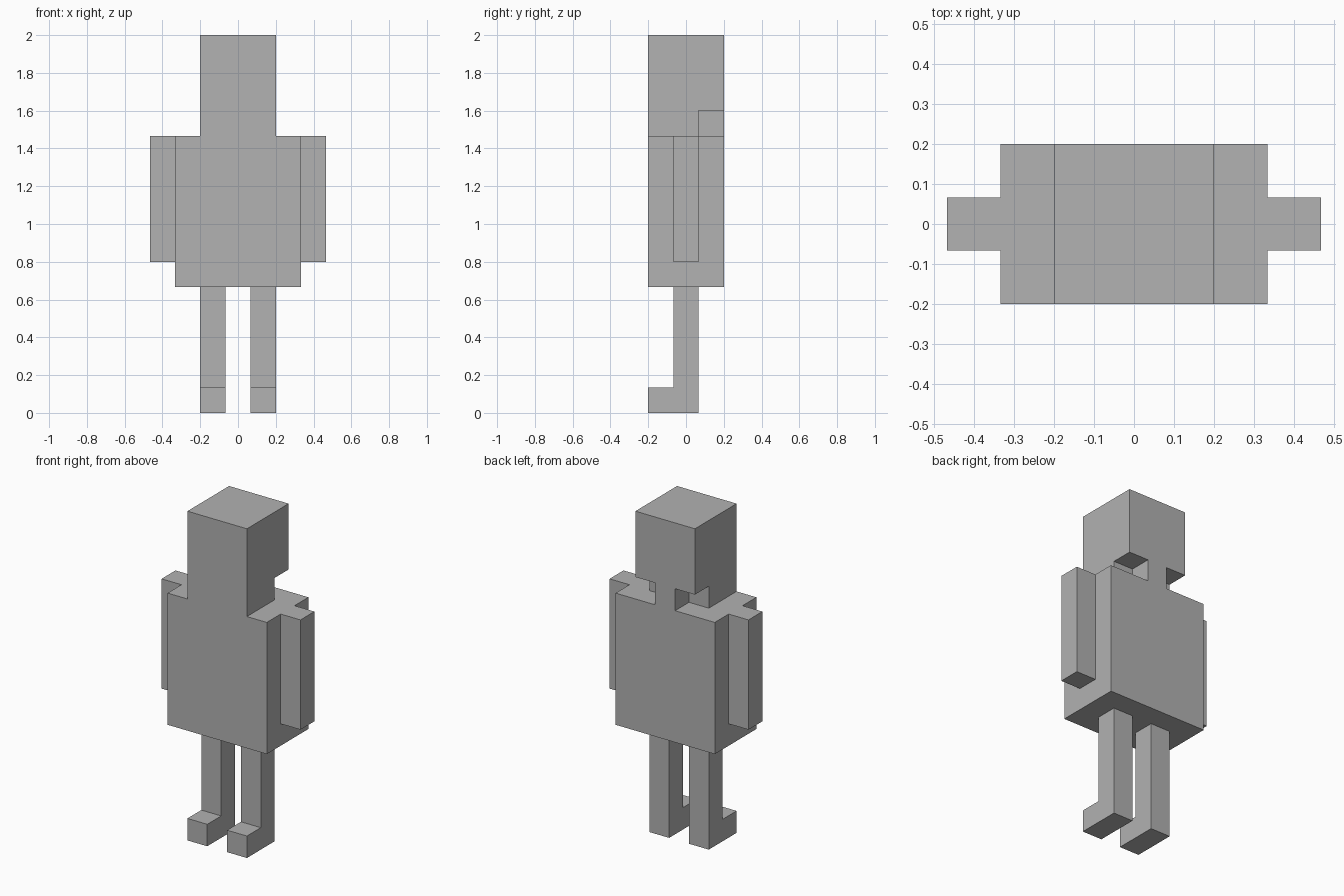
import bpy
import bmesh

U = 2 / 15  # one block; the figure is fifteen blocks tall

old = bpy.data.objects.get("Cube")
if old:
    bpy.data.objects.remove(old, do_unlink=True)

grey = bpy.data.materials.new("plain grey")
grey.use_nodes = True
colour = (0.445, 0.445, 0.445, 1)
grey.diffuse_color = colour
grey.node_tree.nodes["Principled BSDF"].inputs["Base Color"].default_value = colour


def prism(name, x0, x1, profile, mirror=False):
    """Extrude a side profile of (y, z) block coordinates from x0 to x1."""
    bm = bmesh.new()
    face = bm.faces.new([bm.verts.new((x0 * U, y * U, z * U)) for y, z in profile])
    side = bmesh.ops.extrude_face_region(bm, geom=[face])["geom"]
    verts = [g for g in side if isinstance(g, bmesh.types.BMVert)]
    bmesh.ops.translate(bm, verts=verts, vec=((x1 - x0) * U, 0, 0))
    bmesh.ops.recalc_face_normals(bm, faces=bm.faces)
    mesh = bpy.data.meshes.new(name)
    bm.to_mesh(mesh)
    bm.free()
    mesh.materials.append(grey)
    obj = bpy.data.objects.new(name, mesh)
    bpy.context.collection.objects.link(obj)
    if mirror:
        obj.modifiers.new("Mirror", 'MIRROR').use_axis[0] = True
    return obj


def rect(y0, y1, z0, z1):
    return [(y0, z0), (y1, z0), (y1, z1), (y0, z1)]


# Head with a notch under the back, bridged by a narrow nape
prism("head", -1.5, 1.5,
      [(-1.5, 11), (0.5, 11), (0.5, 12), (1.5, 12), (1.5, 15), (-1.5, 15)])
prism("nape", -0.5, 0.5, rect(0.5, 1.5, 11, 12))

# Torso
prism("torso", -2.5, 2.5, rect(-1.5, 1.5, 5, 11))

# Arms and legs, the feet pointing forward
prism("arms", 2.5, 3.5, rect(-0.5, 0.5, 6, 11), mirror=True)
prism("legs", 0.5, 1.5,
      [(-1.5, 0), (0.5, 0), (0.5, 5), (-0.5, 5), (-0.5, 1), (-1.5, 1)], mirror=True)
